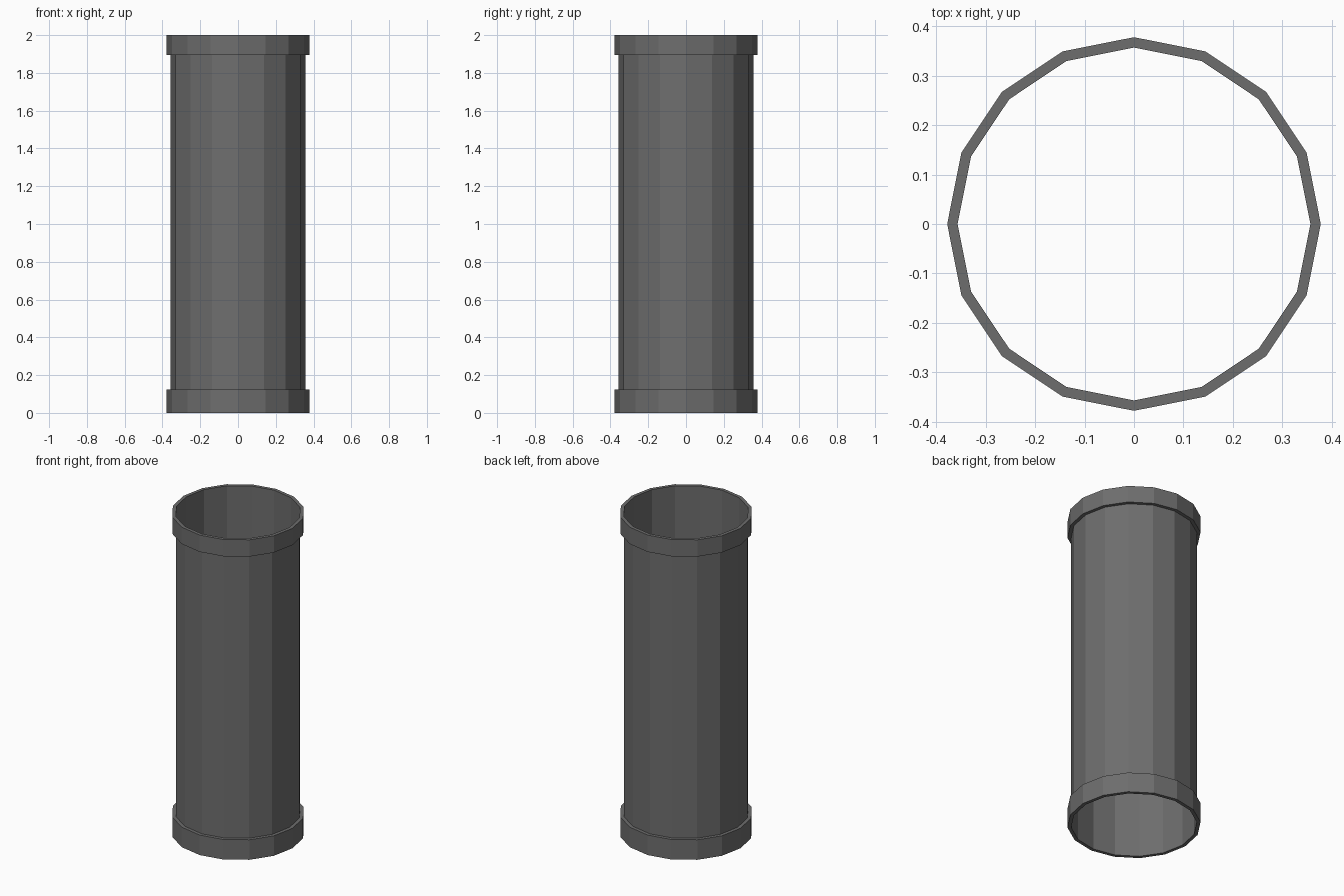
import bpy, bmesh
from math import cos, sin, pi

if "Cube" in bpy.data.objects:
    bpy.data.objects.remove(bpy.data.objects["Cube"])

SIDES = 16
R_BODY, R_COLLAR = 0.357, 0.378

# Dark grey for every part
dark = bpy.data.materials.new("dark_grey")
dark.diffuse_color = (0.155, 0.155, 0.155, 1)
dark.use_nodes = True
dark.node_tree.nodes["Principled BSDF"].inputs["Base Color"].default_value = dark.diffuse_color


def lathe(name, profile):
    """Revolve an open (radius, z) profile into a flat-faced 16-sided shell."""
    bm = bmesh.new()
    rings = [[bm.verts.new((r * cos(2 * pi * i / SIDES), r * sin(2 * pi * i / SIDES), z))
              for i in range(SIDES)] for r, z in profile]
    for a, b in zip(rings, rings[1:]):
        for i in range(SIDES):
            j = (i + 1) % SIDES
            bm.faces.new((a[i], a[j], b[j], b[i]))
    mesh = bpy.data.meshes.new(name)
    bm.to_mesh(mesh)
    bm.free()
    mesh.materials.append(dark)
    obj = bpy.data.objects.new(name, mesh)
    bpy.context.collection.objects.link(obj)
    return obj


# Thin open tube, full height
lathe("pipe_wall", [(R_BODY, 0), (R_BODY, 2)])

# Raised collars wrapped around each end
for name, z0, z1 in (("bottom_collar", 0, 0.125), ("top_collar", 1.895, 2)):
    lathe(name, [(R_BODY, z0), (R_COLLAR, z0), (R_COLLAR, z1), (R_BODY, z1)])
